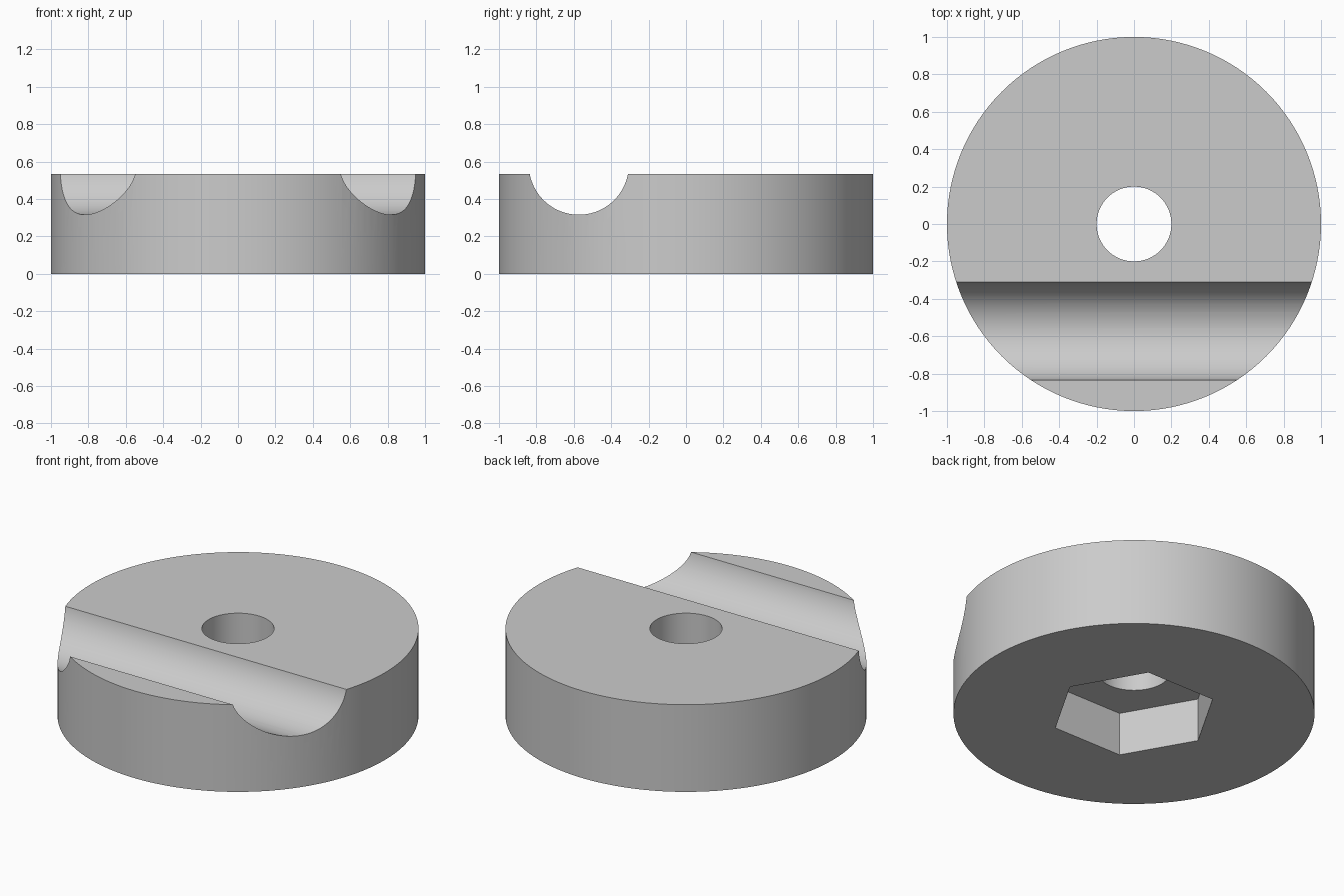
import bpy
import math

HEIGHT = 0.533

if "Cube" in bpy.data.objects:
    bpy.data.objects.remove(bpy.data.objects["Cube"], do_unlink=True)

grey = bpy.data.materials.new("plain_grey")
grey.use_nodes = True
grey.diffuse_color = (0.6, 0.6, 0.6, 1)
grey.node_tree.nodes["Principled BSDF"].inputs["Base Color"].default_value = (0.6, 0.6, 0.6, 1)


def cylinder(name, sides, radius, depth, location, rotation=(0, 0, 0)):
    bpy.ops.mesh.primitive_cylinder_add(
        vertices=sides, radius=radius, depth=depth, location=location, rotation=rotation)
    obj = bpy.context.object
    obj.name = name
    obj.data.materials.append(grey)
    return obj


# Round body
disc = cylinder("disc_body", 128, 1, HEIGHT, (0, 0, HEIGHT / 2))

# Through hole, hexagonal nut pocket underneath, and rod groove across the top
bore = cylinder("bore_cutter", 64, 0.2, 2, (0, 0, 0.3))
pocket = cylinder("nut_pocket_cutter", 6, 0.463, 0.53, (0, 0, 0), (0, 0, math.radians(30)))
groove = cylinder("groove_cutter", 96, 0.267, 3, (0, -0.573, 0.583), (0, math.pi / 2, 0))

for cutter in (pocket, bore, groove):
    cut = disc.modifiers.new(cutter.name, "BOOLEAN")
    cut.operation = "DIFFERENCE"
    cut.solver = "EXACT"
    cut.object = cutter
    bpy.ops.object.select_all(action="DESELECT")
    disc.select_set(True)
    bpy.context.view_layer.objects.active = disc
    bpy.ops.object.modifier_apply(modifier=cut.name)
    bpy.data.objects.remove(cutter, do_unlink=True)

# Smooth curved walls, crisp rims
bpy.ops.object.shade_smooth_by_angle(angle=math.radians(30))
